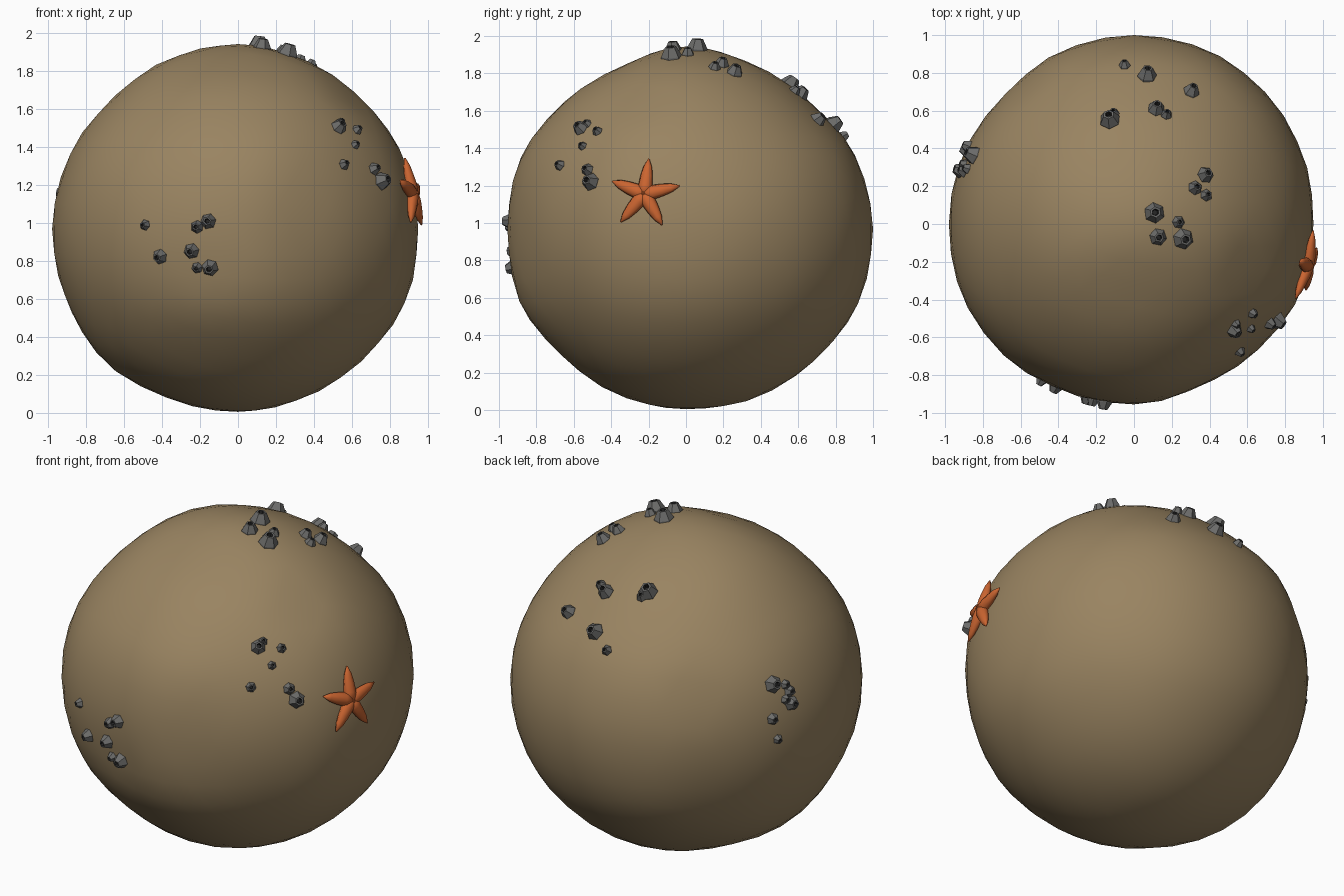
import bpy, bmesh, random
from math import sin, cos, pi, radians, atan2
from mathutils import Vector, Matrix
from mathutils.bvhtree import BVHTree

if "Cube" in bpy.data.objects:
    bpy.data.objects.remove(bpy.data.objects["Cube"])

random.seed(4)
CENTRE = Vector((0, 0, 0.97))


def material(name, col):
    m = bpy.data.materials.new(name)
    m.diffuse_color = (*col, 1)
    m.use_nodes = True
    m.node_tree.nodes["Principled BSDF"].inputs["Base Color"].default_value = m.diffuse_color
    return m


def finish(bm, name, mats, smooth):
    bmesh.ops.recalc_face_normals(bm, faces=bm.faces)
    me = bpy.data.meshes.new(name)
    for f in bm.faces:
        f.smooth = smooth
    bm.to_mesh(me)
    bm.free()
    ob = bpy.data.objects.new(name, me)
    bpy.context.collection.objects.link(ob)
    for m in mats:
        me.materials.append(m)
    return ob


ROCK = material("rock_tan", (0.32, 0.23, 0.12))
SHELL = material("shell_grey", (0.15, 0.15, 0.145))
HOLE = material("shell_hole", (0.02, 0.02, 0.02))
ORANGE = material("star_orange", (0.6, 0.13, 0.03))

# Boulder: outline radii every 22.5 degrees in the three main planes
OUTLINES = (
    ((0, 2), 1, (.95, .95, .945, .955, .975, .967, .955, .97, .98, .98, .993, .967, .965, .957, .955, .966)),
    ((1, 2), 0, (1.0, .985, .948, .948, .972, .93, .94, .963, .955, .975, .95, .96, .965, .98, .985, 1.005)),
    ((0, 1), 2, (.95, .968, .985, 1.0, 1.0, .993, .968, .977, .98, .987, .98, .96, .955, .925, .935, .955)),
)
DENTS = (((.60, -.24, .70), .025), ((-.55, .74, .30), .02), ((-.15, -.93, -.2), .012))


def rock_radius(d):
    total = weight = 0
    for (a, b), n, radii in OUTLINES:
        t = (atan2(d[b], d[a]) / (2 * pi) * 16) % 16
        i = int(t)
        f = t - i
        f = f * f * (3 - 2 * f)
        r = radii[i % 16] * (1 - f) + radii[(i + 1) % 16] * f
        w = (1 - d[n] ** 2) ** 2 / (d[n] ** 2 + 0.02)
        total += r * w
        weight += w
    r = total / weight
    for p, depth in DENTS:
        r -= depth * max(0, 1 - (d - Vector(p).normalized()).length / 0.22)
    return r


bm = bmesh.new()
bmesh.ops.create_icosphere(bm, subdivisions=4, radius=1)
for v in bm.verts:
    d = v.co.normalized()
    v.co = CENTRE + d * rock_radius(d)
bm.normal_update()
LIFT = 0.02
shell_bm = bm.copy()
for v in shell_bm.verts:
    v.co += (v.co - CENTRE).normalized() * LIFT
surface = BVHTree.FromBMesh(shell_bm)
shell_bm.free()
finish(bm, "boulder", [ROCK], True)


# Barnacles: six-sided truncated cones with a sunken dark opening
def add_barnacle(bm, pos, normal, r):
    q = normal.to_track_quat('Z', 'Y').to_matrix().to_4x4()
    mat = Matrix.Translation(pos) @ q @ Matrix.Rotation(random.uniform(0, pi), 4, 'Z')
    rings = []
    for rad, z in ((1.0, -.35), (.97, .1), (.52, .98), (.33, .98), (.25, .5)):
        rings.append([bm.verts.new(mat @ Vector((rad * r * cos(k * pi / 3), rad * r * sin(k * pi / 3), z * r)))
                      for k in range(6)])
    for j in range(4):
        for k in range(6):
            f = bm.faces.new((rings[j][k], rings[j][(k + 1) % 6],
                              rings[j + 1][(k + 1) % 6], rings[j + 1][k]))
            f.material_index = int(j == 3)
    bm.faces.new(rings[4]).material_index = 1
    bm.faces.new(rings[0][::-1])


# Each cluster: name, viewing axis, and (across, up, radius) seen along it
CLUSTERS = (
    ("front", 'Y-', ((-.5, .99, .03), (-.42, .82, .042), (-.25, .85, .043), (-.22, .98, .036),
                     (-.16, 1.01, .043), (-.22, .76, .031), (-.15, .76, .046))),
    ("side", 'Y-', ((.54, 1.515, .044), (.55, 1.54, .027), (.64, 1.5, .029), (.63, 1.42, .026),
                    (.57, 1.315, .031), (.73, 1.29, .036), (.77, 1.225, .05))),
    ("top", 'Z', ((.11, .06, .057), (.13, -.07, .048), (.265, -.08, .058), (.24, .01, .035),
                  (.33, .195, .04), (.39, .155, .034), (.385, .265, .046))),
    ("back", 'Z', ((-.05, .855, .032), (.07, .80, .053), (.12, .62, .048), (.175, .59, .032),
                   (-.13, .56, .057), (-.11, .595, .032), (.31, .715, .045))),
    ("left", 'X-', ((.37, 1.29, .053), (.298, 1.27, .03), (.285, 1.23, .036), (.32, 1.19, .03),
                    (.288, 1.16, .044), (.417, 1.10, .036), (.395, .97, .029))),
)
for name, axis, items in CLUSTERS:
    bm = bmesh.new()
    for a, b, r in items:
        start, ray = {'Y-': ((a, -3, b), (0, 1, 0)), 'Z': ((a, b, 4), (0, 0, -1)),
                      'X-': ((-3, a, b), (1, 0, 0))}[axis]
        hit = surface.ray_cast(Vector(start), Vector(ray))[0]
        n = (hit - CENTRE).normalized()
        add_barnacle(bm, hit - n * LIFT, n, r)
    finish(bm, name + "_barnacles", [SHELL, HOLE], False)

# Starfish: five tapered, ridged arms meeting at the middle, lying on the right side
n = Vector((.95, -.23, .19)).normalized()
up = (Vector((0, 0, 1)) - n * n.z).normalized()
side = up.cross(n)
middle = CENTRE + n * (rock_radius(n) + 0.012)
bm = bmesh.new()
SIDES = 8
for k in range(5):
    ang = radians(86 + 72 * k)
    along = side * cos(ang) + up * sin(ang)
    across = n.cross(along)
    rings = []
    for s, w, h in ((-.01, .036, .034), (.05, .039, .033), (.10, .034, .026), (.15, .024, .018), (.195, .004, .004)):
        c = middle + along * s - n * (s * s * 0.2)
        rings.append([bm.verts.new(c + across * w * cos(2 * pi * i / SIDES) + n * h * sin(2 * pi * i / SIDES))
                      for i in range(SIDES)])
    for r0, r1 in zip(rings, rings[1:]):
        for i in range(SIDES):
            j = (i + 1) % SIDES
            bm.faces.new((r0[i], r0[j], r1[j], r1[i]))
    bm.faces.new(rings[0])
    bm.faces.new(rings[-1])
finish(bm, "starfish", [ORANGE], True)
